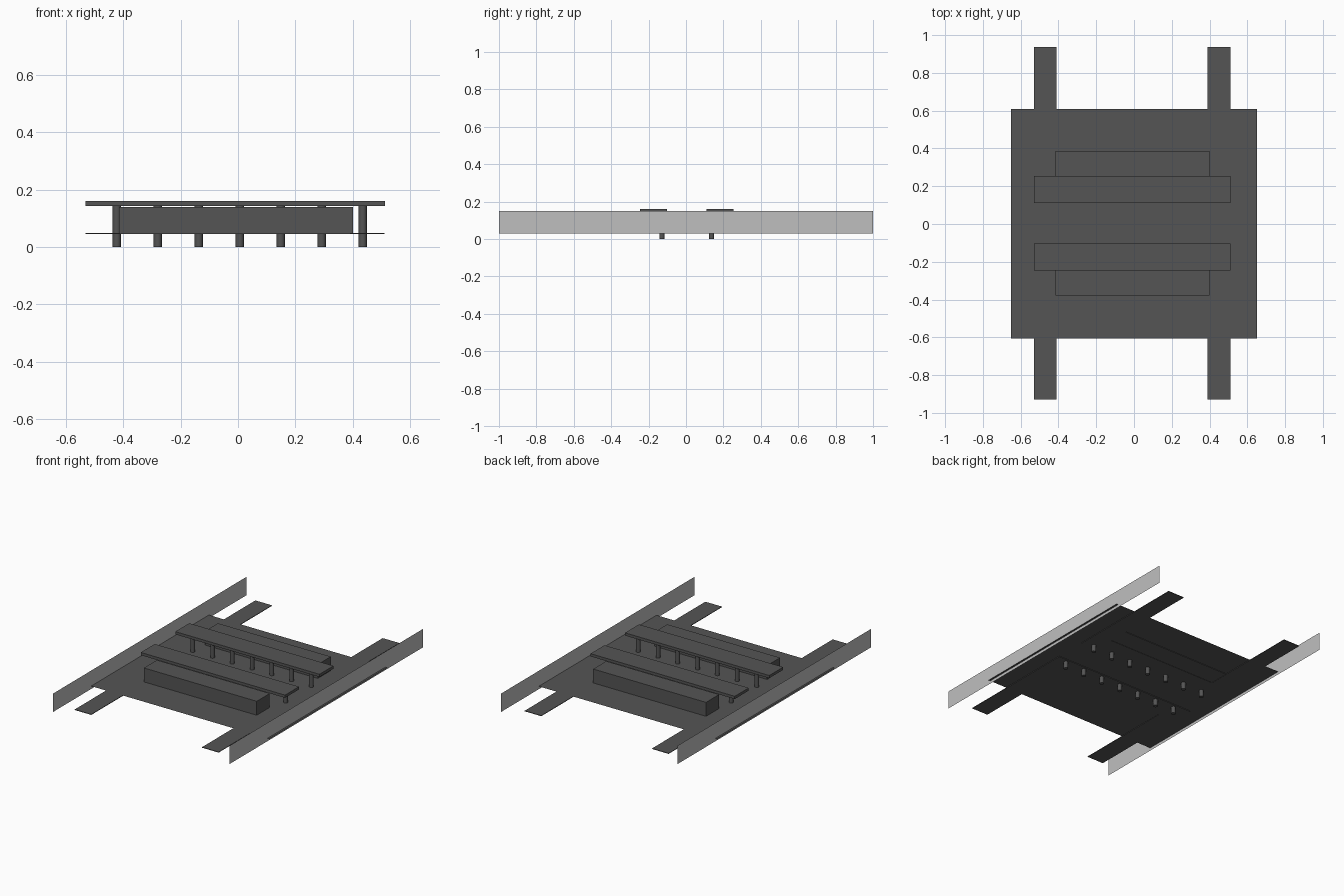
import bpy, bmesh

if "Cube" in bpy.data.objects:
    bpy.data.objects.remove(bpy.data.objects["Cube"])

def material(name, v):
    m = bpy.data.materials.new(name)
    m.diffuse_color = (v, v, v, 1)
    m.use_nodes = True
    m.node_tree.nodes["Principled BSDF"].inputs["Base Color"].default_value = m.diffuse_color
    return m

dark = material("dark grey", 0.09)
light = material("light grey", 0.52)

def finish(name, bm, mat):
    bmesh.ops.recalc_face_normals(bm, faces=bm.faces)
    me = bpy.data.meshes.new(name)
    bm.to_mesh(me)
    bm.free()
    me.materials.append(mat)
    ob = bpy.data.objects.new(name, me)
    bpy.context.collection.objects.link(ob)
    return ob

def sheet(name, pts, mat):
    """Single flat face, no thickness."""
    bm = bmesh.new()
    bm.faces.new([bm.verts.new(p) for p in pts])
    return finish(name, bm, mat)

def prism(name, outline, z0, z1, mat):
    """Flat outline raised from z0 to z1."""
    bm = bmesh.new()
    face = bm.faces.new([bm.verts.new((x, y, z0)) for x, y in outline])
    ext = bmesh.ops.extrude_face_region(bm, geom=[face])
    top = [v for v in ext["geom"] if isinstance(v, bmesh.types.BMVert)]
    bmesh.ops.translate(bm, verts=top, vec=(0, 0, z1 - z0))
    return finish(name, bm, mat)

def rect(x0, x1, y0, y1):
    return [(x0, y0), (x1, y0), (x1, y1), (x0, y1)]

# Deck sheet
sheet("deck", [(x, y, 0.049) for x, y in rect(-0.65, 0.65, -0.606, 0.61)], dark)

# Upright side panels
for side, x in (("left", -0.637), ("right", 0.637)):
    sheet(side + "_panel", [(x, -1, 0.03), (x, 1, 0.03), (x, 1, 0.15), (x, -1, 0.15)], light)

YC = 0.004  # centre line between the two mirrored halves
for half, s in (("front", -1), ("back", 1)):
    def my(outline):
        return [(x, YC + s * y) for x, y in outline]

    # U-shaped base strip under the deck
    u = [(-0.53, 0.106), (0.51, 0.106), (0.51, 0.932), (0.39, 0.932),
         (0.39, 0.248), (-0.41, 0.248), (-0.41, 0.932), (-0.53, 0.932)]
    prism(half + "_base_strip", my(u), 0.0445, 0.0482, dark)

    # Long box and top beam
    prism(half + "_box", my(rect(-0.415, 0.4, 0.248, 0.382)), 0.046, 0.14, dark)
    prism(half + "_beam", my(rect(-0.53, 0.512, 0.106, 0.25)), 0.142, 0.16, dark)

    # Row of pegs carrying the beam
    for i in range(7):
        bpy.ops.mesh.primitive_cylinder_add(
            vertices=16, radius=0.014, depth=0.143,
            location=(-0.422 + i * 0.1427, YC + s * 0.133, 0.0715))
        peg = bpy.context.object
        peg.name = f"{half}_peg_{i + 1}"
        peg.data.materials.append(dark)
        bpy.ops.object.shade_smooth_by_angle()
